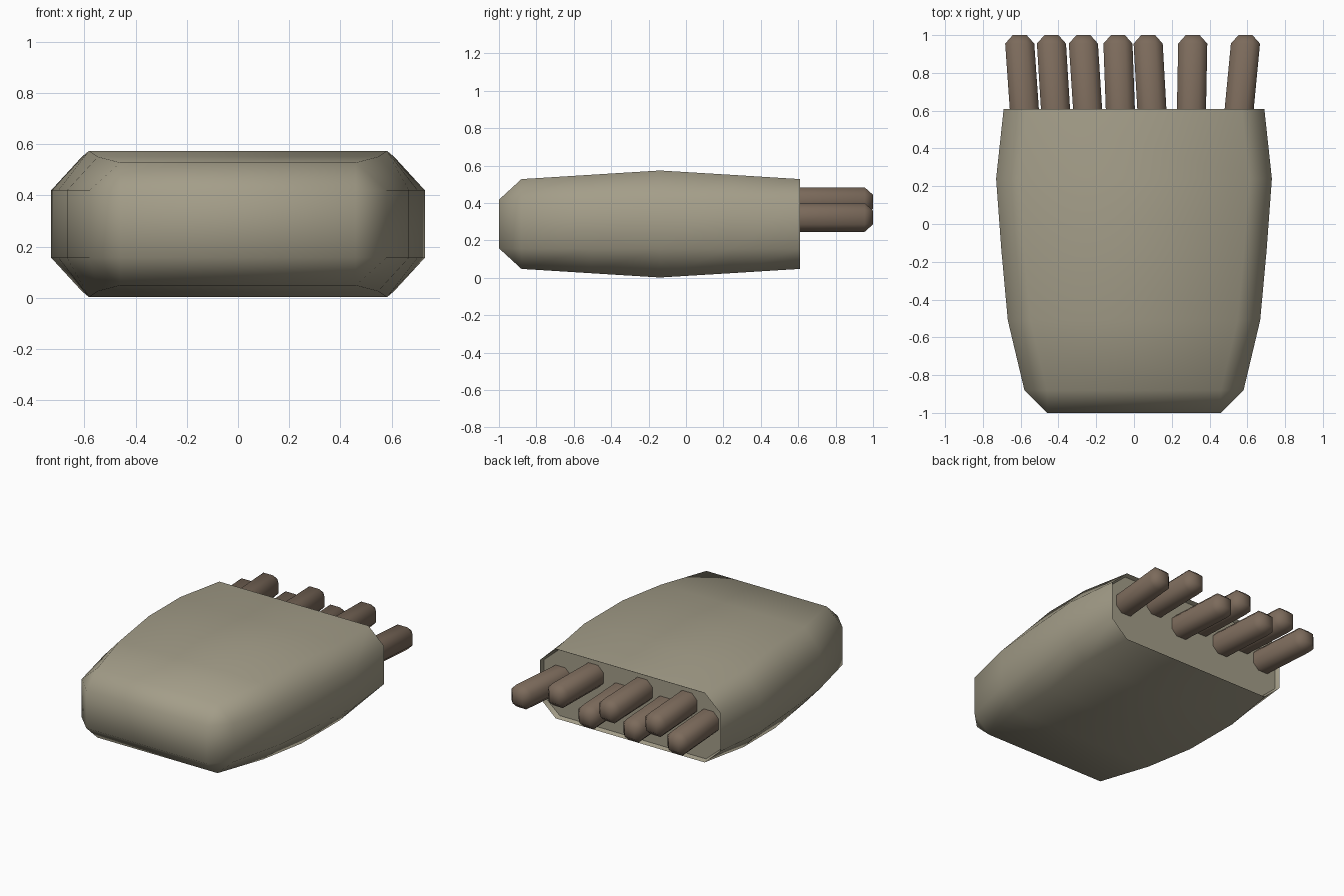
import bpy, bmesh

if "Cube" in bpy.data.objects:
    bpy.data.objects.remove(bpy.data.objects["Cube"])


def material(name, color):
    m = bpy.data.materials.new(name)
    m.diffuse_color = (*color, 1)
    m.use_nodes = True
    m.node_tree.nodes["Principled BSDF"].inputs["Base Color"].default_value = m.diffuse_color
    return m


def ring(bm, y, cx, cz, hx, hz, ix, iz):
    """Chamfered rectangle: outer half sizes hx, hz and flat half lengths ix, iz."""
    pts = [(hx, -iz), (hx, iz), (ix, hz), (-ix, hz),
           (-hx, iz), (-hx, -iz), (-ix, -hz), (ix, -hz)]
    return [bm.verts.new((cx + x, y, cz + z)) for x, z in pts]


def loft(name, sections, mat):
    bm = bmesh.new()
    rings = [ring(bm, *s) for s in sections]
    for a, b in zip(rings, rings[1:]):
        for i in range(8):
            j = (i + 1) % 8
            bm.faces.new((a[i], a[j], b[j], b[i]))
    bm.faces.new(rings[0])
    bm.faces.new(rings[-1])
    # end rings with zero chamfer collapse to rectangles
    bmesh.ops.remove_doubles(bm, verts=bm.verts, dist=0.0005)
    bmesh.ops.recalc_face_normals(bm, faces=bm.faces)
    me = bpy.data.meshes.new(name)
    bm.to_mesh(me)
    bm.free()
    me.materials.append(mat)
    ob = bpy.data.objects.new(name, me)
    bpy.context.collection.objects.link(ob)
    bpy.ops.object.select_all(action='DESELECT')
    ob.select_set(True)
    bpy.context.view_layer.objects.active = ob
    bpy.ops.object.shade_smooth_by_angle(angle=1.1)
    return ob


shell = material("shell_olive", (0.37, 0.34, 0.25))
wood = material("stick_brown", (0.20, 0.145, 0.105))

# Bulging body: y, half width, half height
profile = [(-0.88, 0.58, 0.24), (-0.51, 0.668, 0.263), (-0.14, 0.702, 0.286),
           (0.24, 0.73, 0.263), (0.61, 0.69, 0.24)]
CZ = 0.288
body = [(-1.0, 0, CZ, 0.46, 0.13, 0.46, 0.13)]
body += [(y, 0, CZ, hx, hz, hx - 0.12, 0.132) for y, hx, hz in profile]
# shallow recess at the open end
body.append((0.58, 0, CZ, 0.68, 0.23, 0.56, 0.125))
loft("body", body, shell)

# Sticks: x at the body, x at the tip, centre height
LOW, HIGH = 0.323, 0.407
sticks = [(-0.58, -0.605, LOW), (-0.415, -0.437, HIGH), (-0.245, -0.268, LOW),
          (-0.072, -0.085, HIGH), (0.095, 0.075, LOW), (0.304, 0.311, HIGH),
          (0.556, 0.59, LOW)]
R, F = 0.077, 0.037
for i, (x0, x1, z) in enumerate(sticks):
    loft(f"stick_{i + 1}", [(0.5, x0 - (x1 - x0) * 0.28, z, R, R, F, F),
                            (0.955, x1, z, R, R, F, F),
                            (1.0, x1, z, F, F, F, F)], wood)
